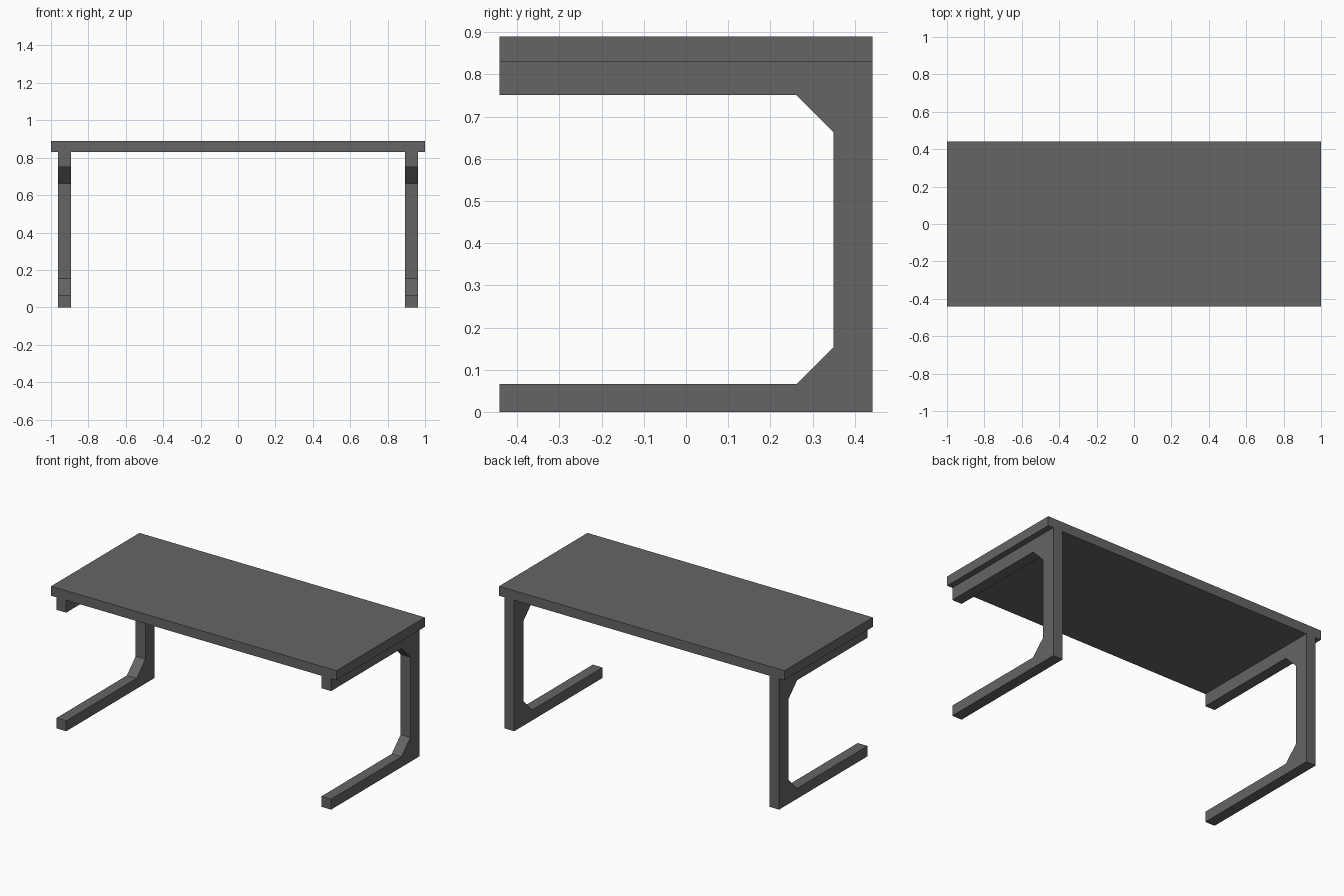
import bpy
import bmesh
from mathutils import Vector

if "Cube" in bpy.data.objects:
    bpy.data.objects.remove(bpy.data.objects["Cube"])

grey = bpy.data.materials.new("dark grey")
grey.diffuse_color = (0.13, 0.13, 0.13, 1.0)
grey.use_nodes = True
grey.node_tree.nodes["Principled BSDF"].inputs["Base Color"].default_value = grey.diffuse_color


def extrude_profile(name, profile, x0, x1):
    """Extrude a closed (y, z) profile along x from x0 to x1."""
    bm = bmesh.new()
    face = bm.faces.new([bm.verts.new((x0, y, z)) for y, z in profile])
    ext = bmesh.ops.extrude_face_region(bm, geom=[face])
    moved = [v for v in ext["geom"] if isinstance(v, bmesh.types.BMVert)]
    bmesh.ops.translate(bm, verts=moved, vec=Vector((x1 - x0, 0, 0)))
    bmesh.ops.recalc_face_normals(bm, faces=bm.faces[:])
    mesh = bpy.data.meshes.new(name)
    bm.to_mesh(mesh)
    bm.free()
    mesh.materials.append(grey)
    obj = bpy.data.objects.new(name, mesh)
    bpy.context.collection.objects.link(obj)
    return obj


HALF_DEPTH = 0.442
TOP_Z, UNDER_Z = 0.89, 0.83

# Table top slab
extrude_profile("table_top", [(-HALF_DEPTH, UNDER_Z), (HALF_DEPTH, UNDER_Z),
                              (HALF_DEPTH, TOP_Z), (-HALF_DEPTH, TOP_Z)], -1.0, 1.0)

# C-shaped leg frames, open to the front, with chamfered inner corners
frame = [(-HALF_DEPTH, 0.0), (HALF_DEPTH, 0.0),
         (HALF_DEPTH, UNDER_Z), (-HALF_DEPTH, UNDER_Z),
         (-HALF_DEPTH, 0.751), (0.262, 0.751), (0.35, 0.663),
         (0.35, 0.154), (0.262, 0.066), (-HALF_DEPTH, 0.066)]
for side, x in (("left", -0.928), ("right", 0.928)):
    extrude_profile(side + "_leg_frame", frame, x - 0.034, x + 0.034)
